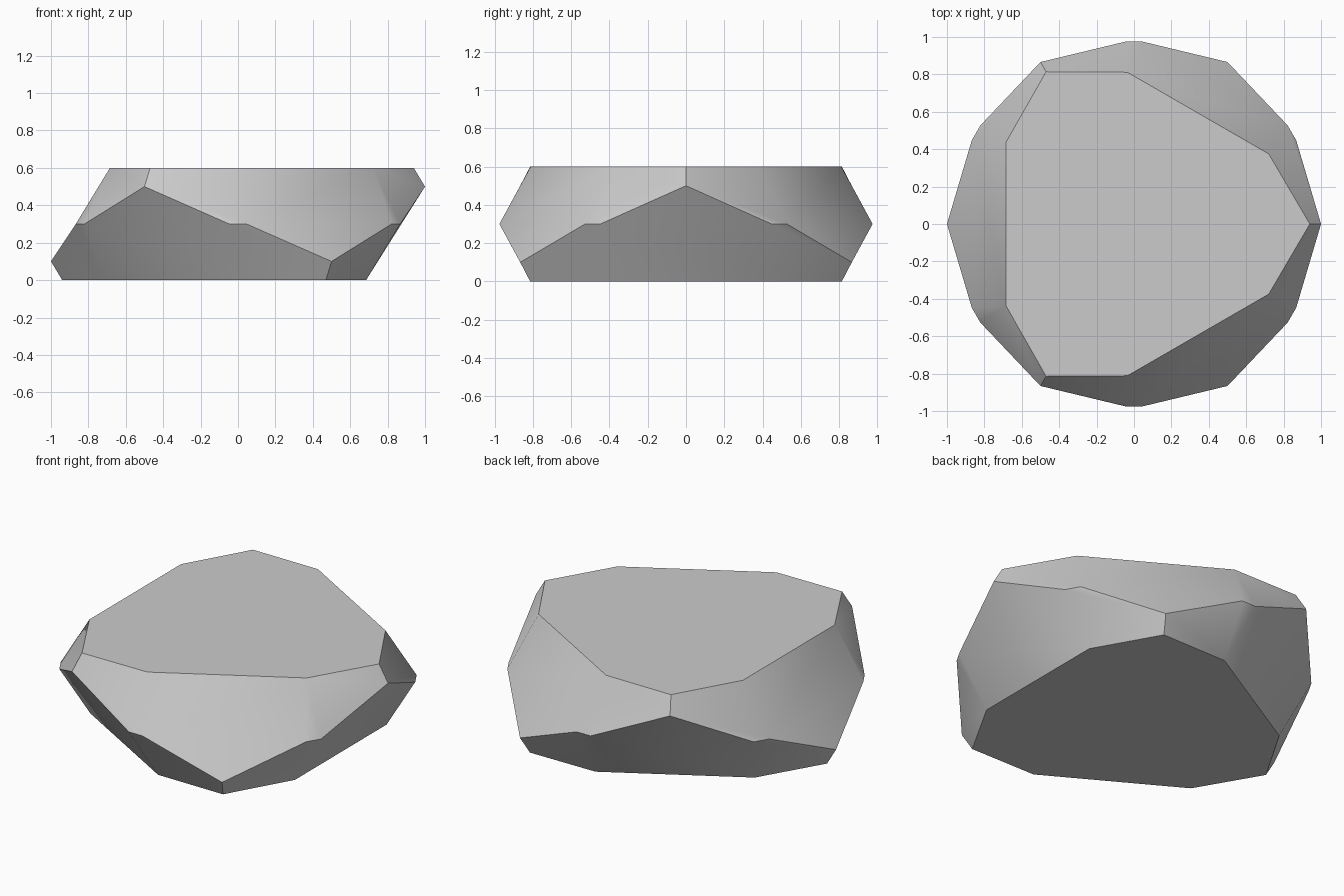
import bpy
import bmesh
from math import radians, sin, cos

cube = bpy.data.objects.get("Cube")
if cube:
    bpy.data.objects.remove(cube, do_unlink=True)

HEIGHT = 0.6

# Stone colour
grey = bpy.data.materials.new("light grey")
grey.use_nodes = True
colour = (0.6, 0.6, 0.6, 1.0)
grey.diffuse_color = colour
grey.node_tree.nodes["Principled BSDF"].inputs["Base Color"].default_value = colour

# Key points as (radius, angle, height), repeated around the stone
RIM_TIP = (0.94, 0, HEIGHT)
GIRDLE_TIP = (1.0, 0, 0.5)
GIRDLE_NEAR = (0.976, 27.3, 0.3)
GIRDLE_FAR = (0.976, 32.7, 0.3)
RIM_CORNER = (0.812, 27.5, HEIGHT)
GIRDLE_LOW = (1.0, 60, 0.1)

bm = bmesh.new()


def mirrored(point, axis):
    radius, angle, z = point
    return (radius, 2 * axis - angle, z)


def add_face(points, turn, flip):
    verts = []
    for radius, angle, z in points:
        a = radians(angle + turn)
        height = HEIGHT - z if flip else z
        verts.append(bm.verts.new((radius * cos(a), radius * sin(a), height)))
    bm.faces.new(verts)


side_facet = [RIM_TIP, GIRDLE_TIP, GIRDLE_NEAR, GIRDLE_FAR, RIM_CORNER]
main_facet = [RIM_CORNER, GIRDLE_FAR, GIRDLE_LOW,
              mirrored(GIRDLE_FAR, 60), mirrored(RIM_CORNER, 60)]

# The lower half is the upper half turned over and rotated by a sixth
for flip, start in ((False, 0), (True, 60)):
    table = []
    for turn in (start, start + 120, start + 240):
        add_face(main_facet, turn, flip)
        add_face(side_facet, turn, flip)
        add_face([mirrored(p, 0) for p in side_facet], turn, flip)
        for point in (mirrored(RIM_CORNER, 0), RIM_TIP, RIM_CORNER):
            table.append((point[0], point[1] + turn, point[2]))
    add_face(table, 0, flip)

bmesh.ops.remove_doubles(bm, verts=bm.verts, dist=0.002)
bmesh.ops.recalc_face_normals(bm, faces=bm.faces)

mesh = bpy.data.meshes.new("faceted_stone")
bm.to_mesh(mesh)
bm.free()
mesh.materials.append(grey)

stone = bpy.data.objects.new("faceted_stone", mesh)
bpy.context.collection.objects.link(stone)

# Soft blend between side and main facets, crisp girdle and rims
bpy.ops.object.select_all(action="DESELECT")
stone.select_set(True)
bpy.context.view_layer.objects.active = stone
bpy.ops.object.shade_smooth_by_angle(angle=radians(35))
